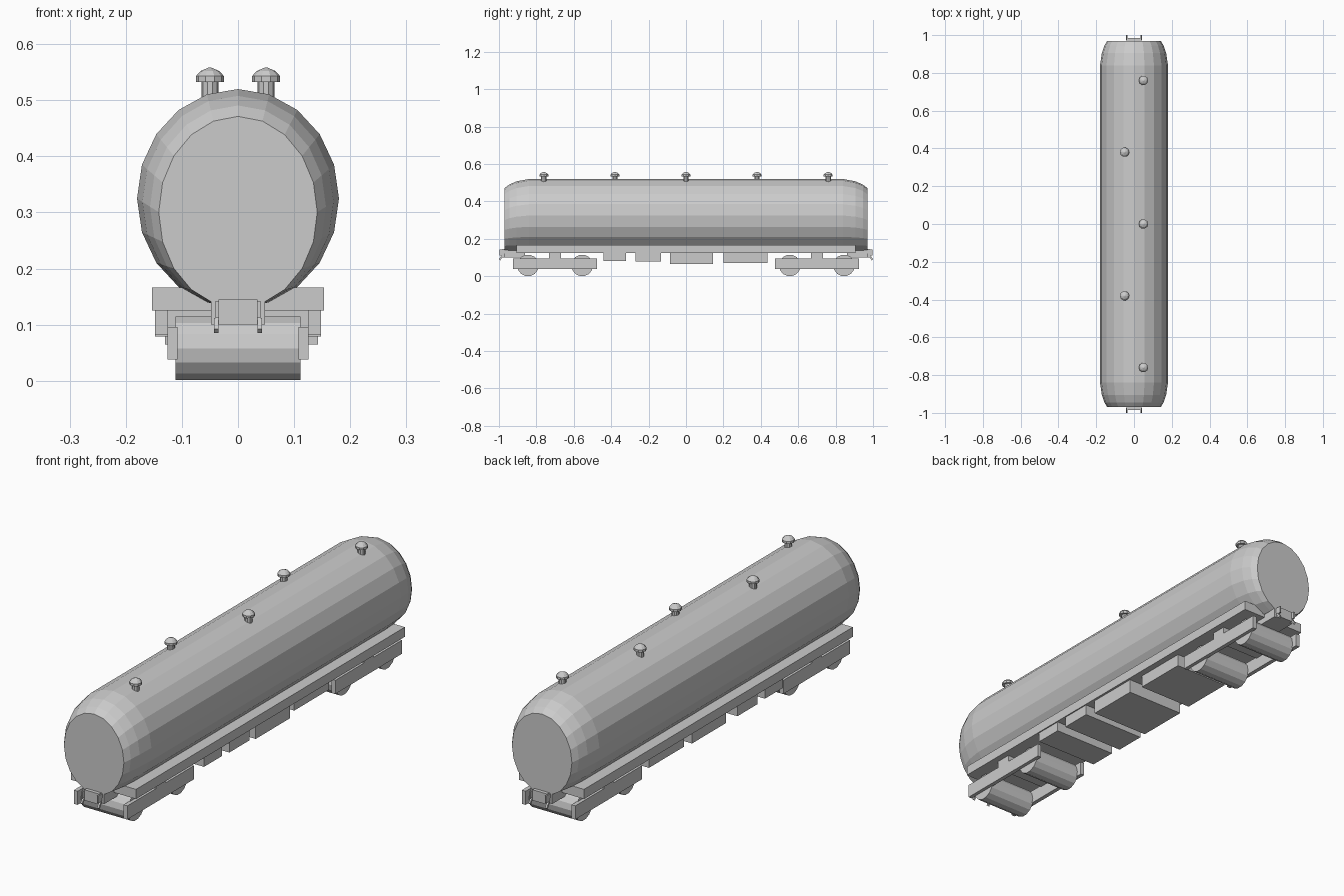
import bpy, bmesh, math
from mathutils import Matrix

if "Cube" in bpy.data.objects:
    bpy.data.objects.remove(bpy.data.objects["Cube"])


def finish(name, bm):
    bmesh.ops.recalc_face_normals(bm, faces=bm.faces)
    me = bpy.data.meshes.new(name)
    bm.to_mesh(me)
    bm.free()
    ob = bpy.data.objects.new(name, me)
    bpy.context.collection.objects.link(ob)
    return ob


def box(name, x0, x1, y0, y1, z0, z1):
    bm = bmesh.new()
    bmesh.ops.create_cube(bm, size=1)
    for v in bm.verts:
        v.co.x = x0 if v.co.x < 0 else x1
        v.co.y = y0 if v.co.y < 0 else y1
        v.co.z = z0 if v.co.z < 0 else z1
    return finish(name, bm)


def loft(name, rings):
    bm = bmesh.new()
    loops = [[bm.verts.new(p) for p in r] for r in rings]
    n = len(loops[0])
    for a, b in zip(loops, loops[1:]):
        for i in range(n):
            j = (i + 1) % n
            bm.faces.new((a[i], a[j], b[j], b[i]))
    bm.faces.new(loops[0])
    bm.faces.new(loops[-1])
    return finish(name, bm)


# Tank body: 20-sided oval tapering towards its flat ends, lower edge held level
def tank_ring(y, t):
    w, h = 0.18 * (1 - 0.215 * t), 0.195 * (1 - 0.125 * t)
    return [(w * math.sin(a), y, 0.132 + h - 0.002 + h * math.cos(a))
            for a in (2 * math.pi * i / 20 for i in range(20))]


taper = [(0.97, 1), (0.945, 0.6), (0.905, 0.25), (0.84, 0)]
stations = [(-y, t) for y, t in taper] + taper[::-1]
loft("tank_body", [tank_ring(y, t) for y, t in stations])

# Roof vents, staggered left and right
for k, y in enumerate((-0.76, -0.38, 0, 0.38, 0.76)):
    x = 0.05 if k % 2 == 0 else -0.05
    prof = [(0.015, 0.495), (0.015, 0.533), (0.025, 0.533), (0.025, 0.543),
            (0.017, 0.552), (0.003, 0.558)]
    loft("roof_vent", [[(x + r * math.cos(i * math.pi / 5),
                         y + r * math.sin(i * math.pi / 5), z)
                        for i in range(10)] for r, z in prof])

# Underframe
box("underframe", -0.153, 0.153, -0.905, 0.905, 0.125, 0.166)

# Equipment boxes below the frame
for x0, x1, y0, y1, z in ((-0.148, 0.148, -0.44, -0.32, 0.083),
                          (-0.148, 0.148, -0.27, -0.135, 0.079),
                          (-0.13, 0.143, -0.085, 0.145, 0.065),
                          (-0.13, 0.125, 0.2, 0.435, 0.072)):
    box("equipment_box", x0, x1, y0, y1, z, 0.13)

for s in (-1, 1):
    # Bogies: wheel rollers, side frames and bolster
    c = 0.70 * s
    for d in (-0.145, 0.145):
        bm = bmesh.new()
        bmesh.ops.create_cone(bm, cap_ends=True, segments=14, radius1=0.058,
                              radius2=0.058, depth=0.222,
                              matrix=Matrix.Translation((0, c + d, 0.058))
                              @ Matrix.Rotation(math.pi / 2, 4, 'Y'))
        finish("wheel_roller", bm)
    for m in (-1, 1):
        box("bogie_side_frame", *sorted((m * 0.108, m * 0.126)),
            c - 0.225, c + 0.225, 0.038, 0.096)
    box("bogie_bolster", -0.126, 0.126, c - 0.033, c + 0.033, 0.09, 0.128)

    # Couplers with small hooks
    box("coupler_mount", -0.048, 0.048, *sorted((s * 0.86, s * 0.97)), 0.1, 0.15)
    box("coupler_head", -0.035, 0.035, *sorted((s * 0.95, s * 0.985)), 0.1, 0.145)
    for m in (-1, 1):
        prof = [(0.965, 0.142), (0.998, 0.142), (0.998, 0.112), (0.975, 0.112)]
        hook = [(0.975, 0.112), (0.985, 0.112), (1.0, 0.092), (0.993, 0.085)]
        for name, p, a, b in (("coupler_cheek", prof, 0.034, 0.04),
                              ("coupler_hook", hook, 0.035, 0.043)):
            loft(name, [[(m * x, s * y, z) for y, z in p] for x in (a, b)])
